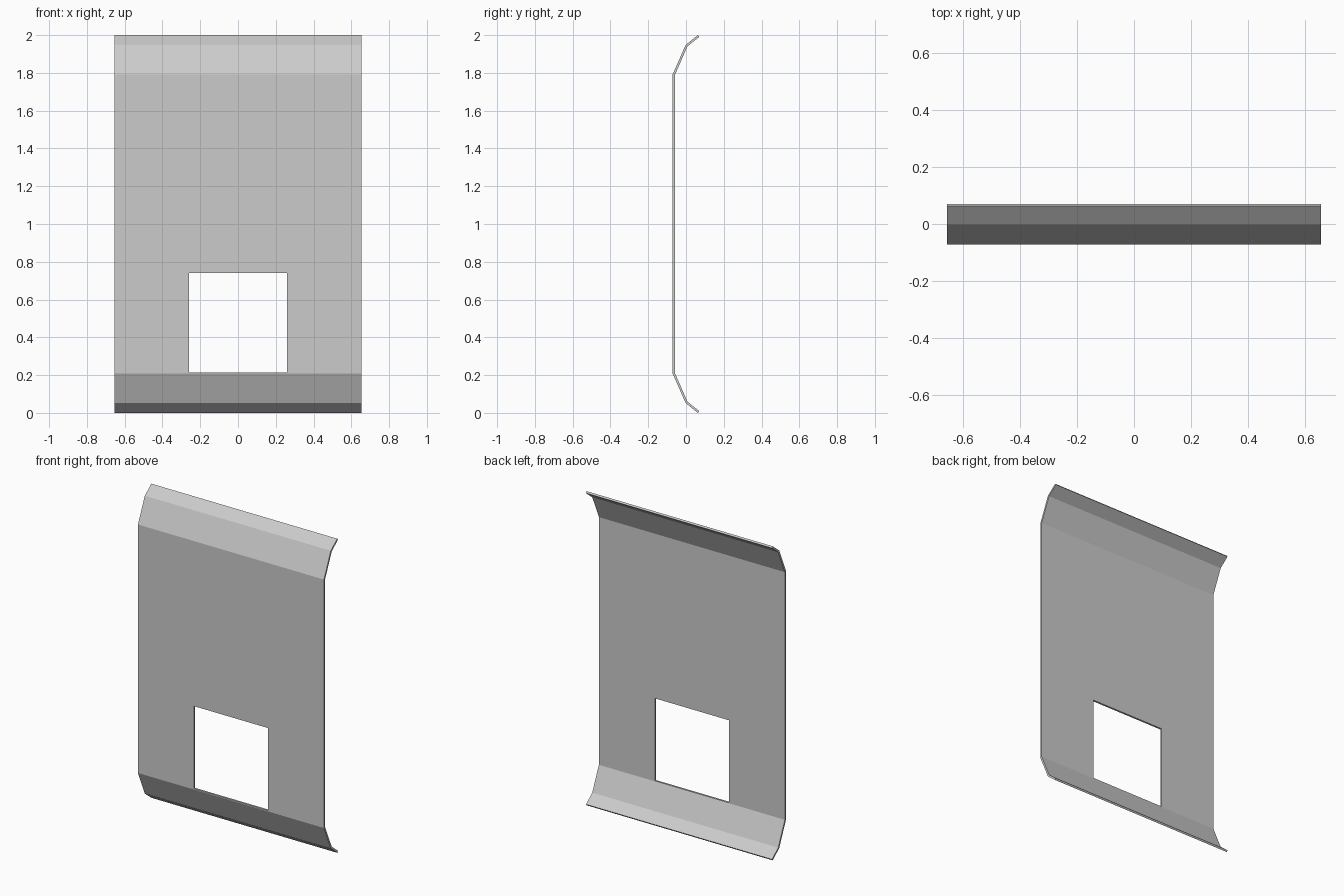
import bpy, bmesh

if "Cube" in bpy.data.objects:
    bpy.data.objects.remove(bpy.data.objects["Cube"])

# Front-face profile (y, z): lower half mirrored about z = 1, plus the opening's rows
half = [(0.063, 0.0), (-0.002, 0.052), (-0.071, 0.209)]
profile = half + [(-0.071, 0.215), (-0.071, 0.74)] + [(y, 2 - z) for y, z in reversed(half)]
columns = [-0.655, -0.26, 0.26, 0.655]
opening = (3, 1)  # row, column of the missing face

# Bent sheet with a rectangular opening
bm = bmesh.new()
grid = [[bm.verts.new((x, y, z)) for x in columns] for y, z in profile]
for r in range(len(profile) - 1):
    for c in range(len(columns) - 1):
        if (r, c) != opening:
            bm.faces.new((grid[r][c], grid[r][c + 1], grid[r + 1][c + 1], grid[r + 1][c]))
mesh = bpy.data.meshes.new("bent_panel")
bm.to_mesh(mesh)
bm.free()
panel = bpy.data.objects.new("bent_panel", mesh)
bpy.context.collection.objects.link(panel)

# Sheet thickness, added behind the front face
solid = panel.modifiers.new("thickness", 'SOLIDIFY')
solid.thickness = 0.012
solid.offset = -1
solid.use_even_offset = True
solid.use_quality_normals = True
